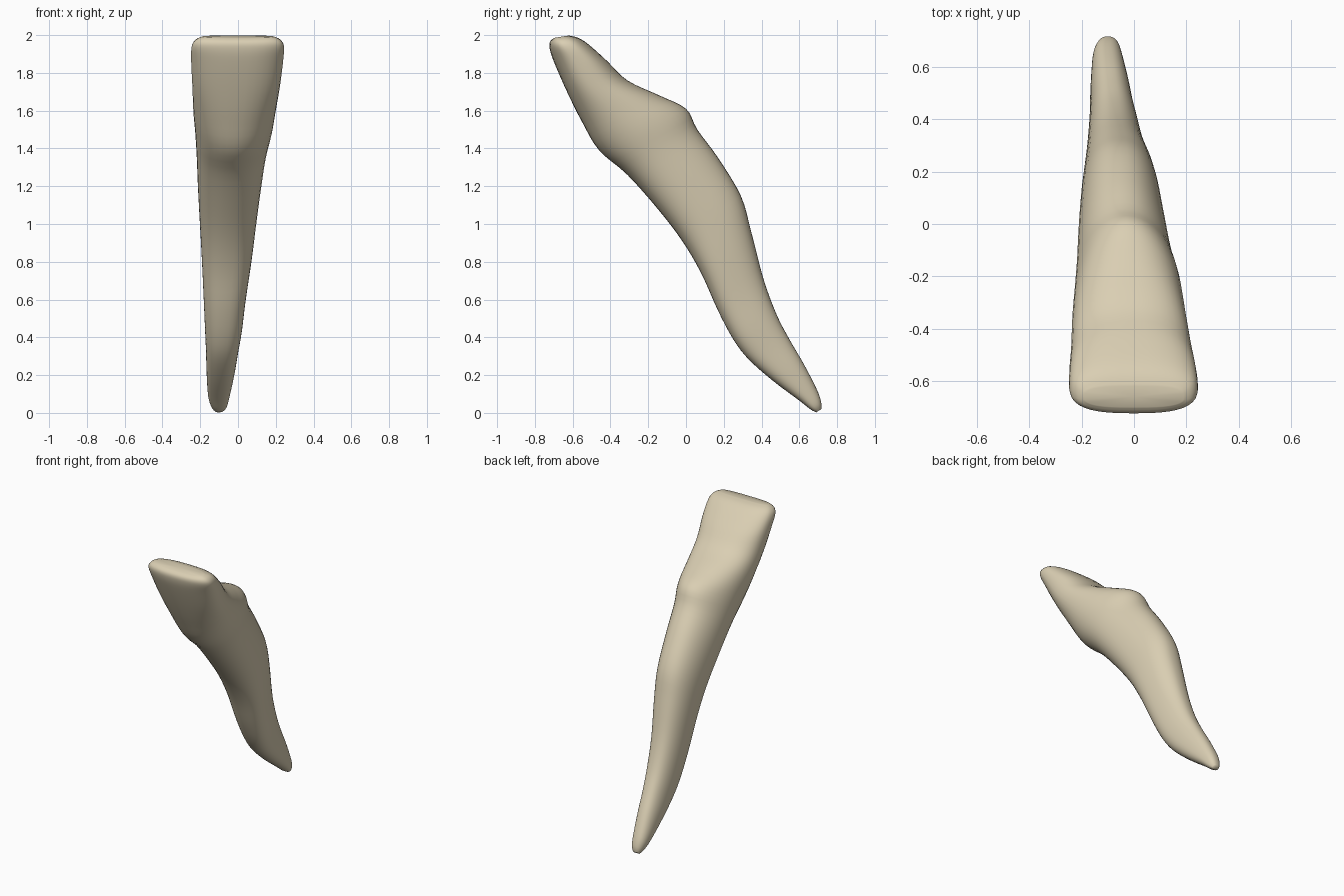
import bpy
import bmesh
import math
from mathutils import Vector

cube = bpy.data.objects.get("Cube")
if cube:
    bpy.data.objects.remove(cube, do_unlink=True)

SIDES = 40     # points around each ring
STEPS = 4      # rings between neighbouring sections

# Sections from biting edge to root tip:
# front y, front z, back y, back z, smallest x, largest x
SECTIONS = [
    (-.70, 1.985, -.62, 1.998, -.19, .19),
    (-.72, 1.965, -.57, 1.985, -.225, .225),
    (-.722, 1.93, -.515, 1.95, -.245, .243),
    (-.70, 1.86, -.42, 1.865, -.247, .238),
    (-.63, 1.70, -.31, 1.76, -.24, .22),
    (-.55, 1.54, -.14, 1.68, -.235, .198),
    (-.46, 1.39, 0, 1.61, -.225, .178),
    (-.31, 1.26, .06, 1.50, -.217, .147),
    (-.15, 1.08, .17, 1.35, -.21, .12),
    (-.02, .91, .29, 1.15, -.2, .095),
    (.08, .74, .345, .96, -.19, .072),
    (.17, .54, .41, .71, -.18, .04),
    (.25, .39, .48, .52, -.173, .02),
    (.33, .285, .55, .385, -.168, 0),
    (.46, .17, .62, .265, -.165, -.02),
    (.60, .065, .69, .13, -.157, -.045),
    (.66, .018, .715, .06, -.14, -.06),
    (.69, .003, .716, .02, -.122, -.08),
]


def spline(a, b, c, d, t):
    """Smooth value between b and c."""
    return b + t / 2 * (c - a + t * (2 * a - 5 * b + 4 * c - d
                                     + t * (3 * (b - c) + d - a)))


def section_at(u):
    last = len(SECTIONS) - 1
    i = min(int(u), last - 1)
    rows = [SECTIONS[max(0, min(last, i + k))] for k in (-1, 0, 1, 2)]
    return [spline(*column, u - i) for column in zip(*rows)]


def squareness(u):
    """Boxy at the biting edge, oval at the neck, slightly boxy in the root."""
    if u < 6:
        return 2.9 - .9 * u / 6
    return 2 + .4 * min(1, (u - 6) / 4)


def ring_points(u):
    fy, fz, by, bz, x0, x1 = section_at(u)
    front, back = Vector((0, fy, fz)), Vector((0, by, bz))
    power = 2 / squareness(u)
    taper = .12 * min(1, u / 6)
    points = []
    for k in range(SIDES):
        a = math.tau * k / SIDES
        side = math.copysign(abs(math.cos(a)) ** power, math.cos(a))
        depth = math.copysign(abs(math.sin(a)) ** power, math.sin(a))
        p = front.lerp(back, (depth + 1) / 2)
        p.x = (x0 + x1) / 2 + side * (x1 - x0) / 2 * (1 - taper * depth)
        points.append(p)
    return points


# Tooth body: crown and root in one skin
bm = bmesh.new()
count = (len(SECTIONS) - 1) * STEPS + 1
rings = [[bm.verts.new(p) for p in ring_points(i / STEPS)] for i in range(count)]
for r, s in zip(rings, rings[1:]):
    for k in range(SIDES):
        n = (k + 1) % SIDES
        bm.faces.new((r[k], r[n], s[n], s[k]))

# Closed ends
for ring in (rings[0], rings[-1]):
    centre = bm.verts.new(sum((v.co for v in ring), Vector()) / SIDES)
    for k in range(SIDES):
        bm.faces.new((ring[k], ring[(k + 1) % SIDES], centre))
bmesh.ops.recalc_face_normals(bm, faces=bm.faces)
for face in bm.faces:
    face.smooth = True

mesh = bpy.data.meshes.new("tooth")
bm.to_mesh(mesh)
bm.free()
tooth = bpy.data.objects.new("tooth", mesh)
bpy.context.collection.objects.link(tooth)

# Ivory colour
ivory = bpy.data.materials.new("ivory")
ivory.use_nodes = True
colour = (.70, .62, .45, 1)
ivory.diffuse_color = colour
ivory.node_tree.nodes["Principled BSDF"].inputs["Base Color"].default_value = colour
mesh.materials.append(ivory)
